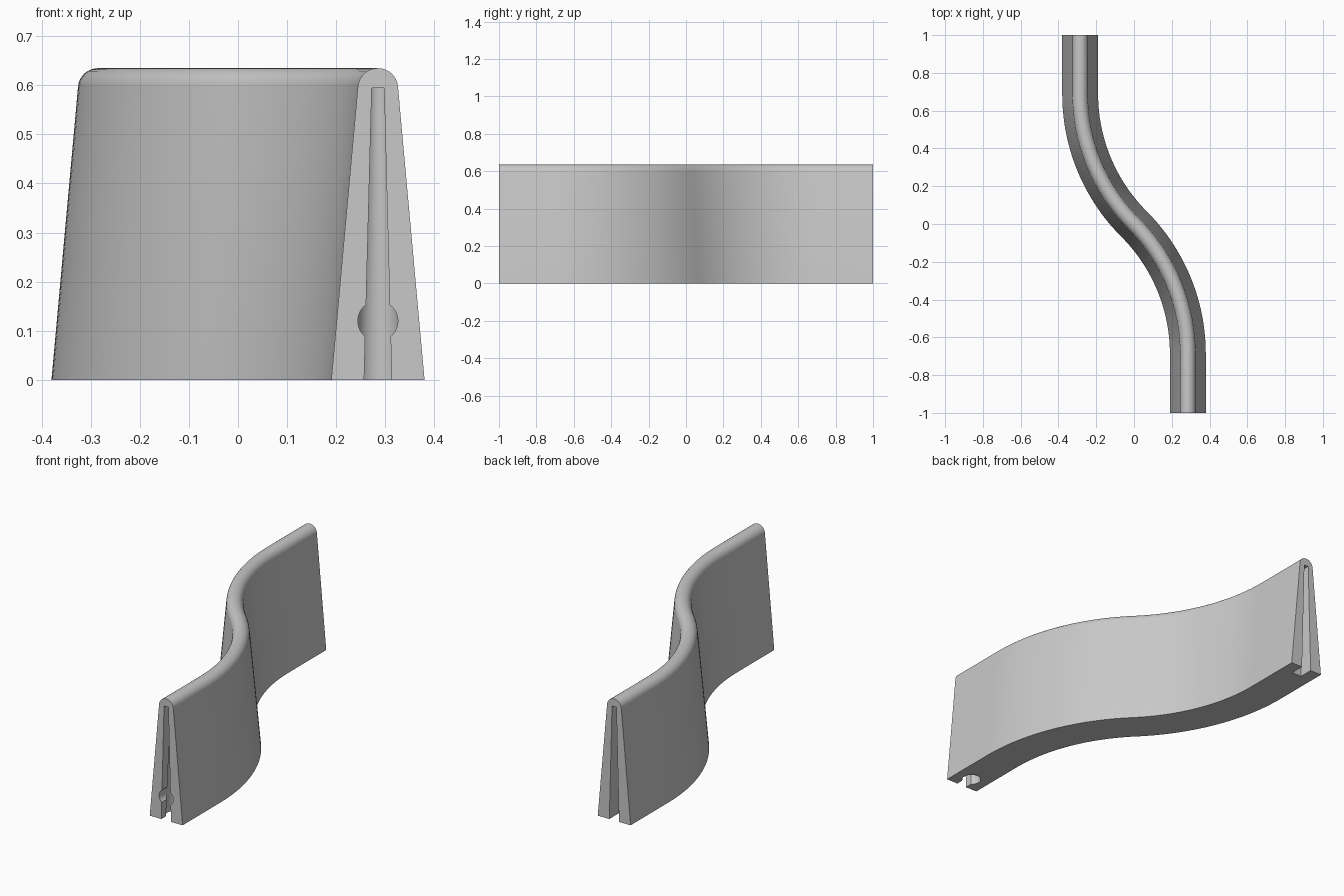
import bpy, bmesh, math
from mathutils import Vector, Matrix

cube = bpy.data.objects.get("Cube")
if cube:
    bpy.data.objects.remove(cube, do_unlink=True)

grey = bpy.data.materials.new("light grey")
grey.use_nodes = True
colour = (0.58, 0.58, 0.58, 1)
grey.diffuse_color = colour
grey.node_tree.nodes["Principled BSDF"].inputs["Base Color"].default_value = colour

OFFSET = 0.285                      # sideways shift of each end
BEND = math.radians(45)             # turn of each arc
RADIUS = OFFSET / (1 - math.cos(BEND))
BEND_Y = RADIUS * math.sin(BEND)
STEPS = 28


def make_object(name, bm):
    bmesh.ops.recalc_face_normals(bm, faces=bm.faces)
    mesh = bpy.data.meshes.new(name)
    bm.to_mesh(mesh)
    bm.free()
    mesh.materials.append(grey)
    obj = bpy.data.objects.new(name, mesh)
    bpy.context.collection.objects.link(obj)
    return obj


def loft(bm, rings):
    """Skin closed rings of points and cap both ends."""
    rings = [[bm.verts.new(p) for p in ring] for ring in rings]
    for a, b in zip(rings, rings[1:]):
        for i in range(len(a)):
            j = (i + 1) % len(a)
            bm.faces.new((a[i], a[j], b[j], b[i]))
    bm.faces.new(rings[0])
    bm.faces.new(rings[-1][::-1])


# Wedge cross-section with a round top: (sideways, height)
cap_r, cap_z = 0.041, 0.594
section = [(0.095, 0)]
for i in range(17):
    a = math.radians(5 + 170 * i / 16)
    section.append((cap_r * math.cos(a), cap_z + cap_r * math.sin(a)))
section.append((-0.095, 0))

# S-shaped path: (centre, heading angle), second half is the first one turned round
half = [(Vector((OFFSET, -1, 0)), 0)]
for i in range(STEPS + 1):
    a = BEND * i / STEPS
    half.append((Vector((OFFSET - RADIUS * (1 - math.cos(a)),
                         -BEND_Y + RADIUS * math.sin(a), 0)), a))
path = half + [(-p, a) for p, a in reversed(half[:-1])]

bm = bmesh.new()
loft(bm, [[p + Vector((s * math.cos(a), s * math.sin(a), z)) for s, z in section]
          for p, a in path])
wall = make_object("curved_wall", bm)


# Cutters for the connector socket in each end
def slot():
    bm = bmesh.new()
    outline = [(-0.0286, -0.02), (0.0286, -0.02), (0.0125, 0.595), (-0.0125, 0.595)]
    loft(bm, [[(x, y, z) for x, z in outline] for y in (-1.05, -0.925)])
    return bm


def cone(r1, r2, depth, matrix):
    bm = bmesh.new()
    bmesh.ops.create_cone(bm, cap_ends=True, segments=24, radius1=r1, radius2=r2,
                          depth=depth, matrix=matrix)
    return bm


def upright_hole():
    return cone(0.048, 0.021, 0.615, Matrix.Translation((0, -0.925, 0.2875)))


def peg_hole():
    return cone(0.041, 0.041, 0.125,
                Matrix.Translation((0, -0.9875, 0.12)) @ Matrix.Rotation(math.pi / 2, 4, 'X'))


bpy.context.view_layer.objects.active = wall
for turn in (0, math.pi):
    for build in (slot, upright_hole, peg_hole):
        bm = build()
        bm.transform(Matrix.Rotation(turn, 4, 'Z') @ Matrix.Translation((OFFSET, 0, 0)))
        cutter = make_object("socket_cutter", bm)
        cutter.hide_render = True
        mod = wall.modifiers.new("socket", 'BOOLEAN')
        mod.operation = 'DIFFERENCE'
        mod.solver = 'EXACT'
        mod.object = cutter
        bpy.ops.object.modifier_apply(modifier=mod.name)
        bpy.data.objects.remove(cutter, do_unlink=True)

# Smooth curves, crisp edges
bpy.ops.object.select_all(action='DESELECT')
wall.select_set(True)
bpy.ops.object.shade_smooth_by_angle(angle=math.radians(30))
